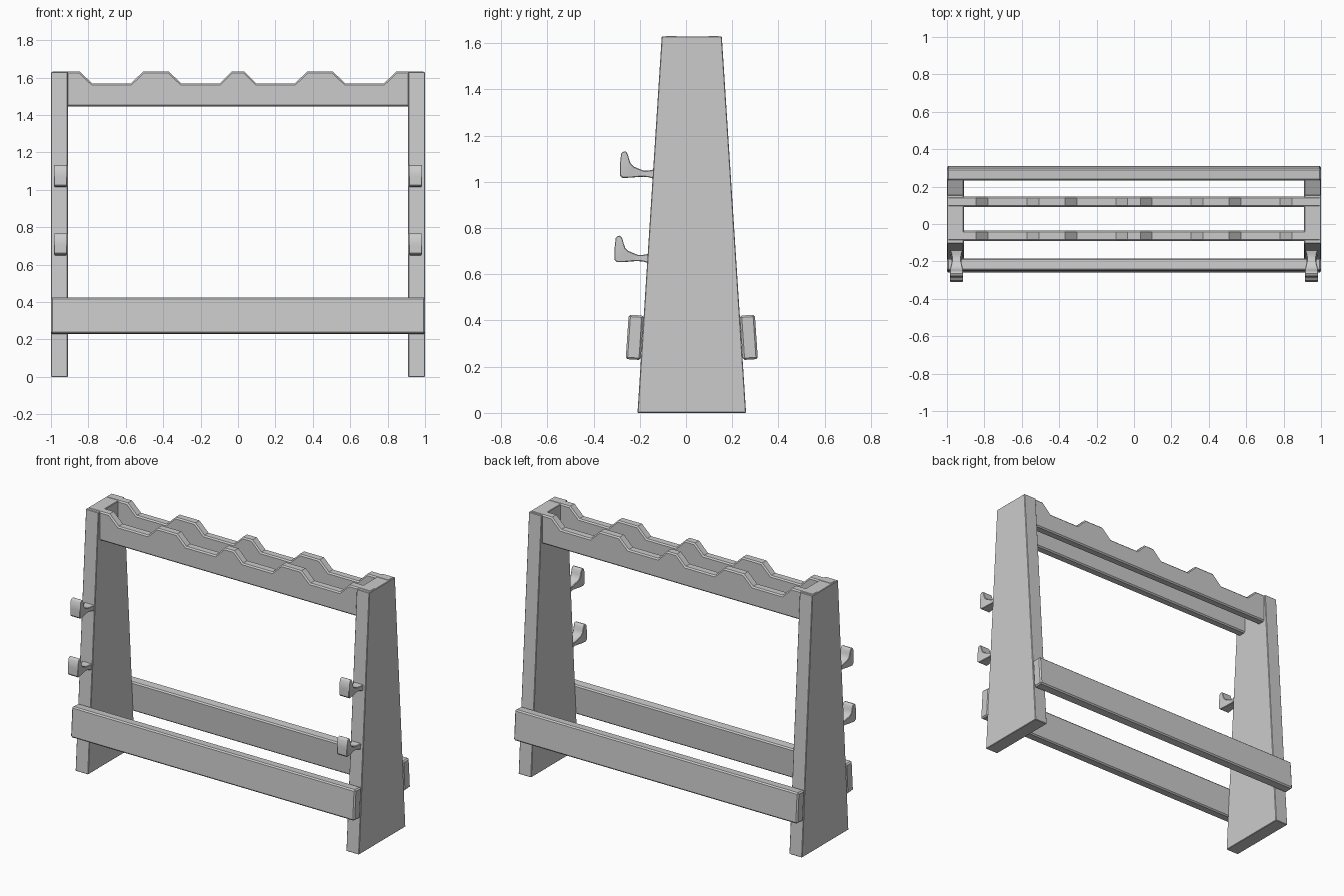
import bpy, bmesh, math

if "Cube" in bpy.data.objects:
    bpy.data.objects.remove(bpy.data.objects["Cube"])

def finish(name, bm, bevel=0.0):
    bmesh.ops.recalc_face_normals(bm, faces=bm.faces)
    me = bpy.data.meshes.new(name)
    bm.to_mesh(me)
    bm.free()
    ob = bpy.data.objects.new(name, me)
    bpy.context.collection.objects.link(ob)
    if bevel:
        m = ob.modifiers.new("Bevel", 'BEVEL')
        m.width = bevel
        m.segments = 1
        m.limit_method = 'ANGLE'
        m.angle_limit = math.radians(60)
    return ob

def prism(name, pts, d, bevel=0.0):
    """Closed 3D outline extruded along vector d."""
    bm = bmesh.new()
    f = bm.faces.new([bm.verts.new(p) for p in pts])
    r = bmesh.ops.extrude_face_region(bm, geom=[f])
    bmesh.ops.translate(bm, vec=d, verts=[v for v in r["geom"] if isinstance(v, bmesh.types.BMVert)])
    return finish(name, bm, bevel)

# Tapered side panels
panel = [(-0.21, 0), (0.26, 0), (0.155, 1.63), (-0.105, 1.63)]
for side, x in (("left", -1.0), ("right", 0.91)):
    prism(side + "_side_panel", [(x, y, z) for y, z in panel], (0.09, 0, 0), 0.003)

# Notched upper racks: half outline mirrored about x = 0
HI, LO = 1.632, 1.57
half = [(0.034, HI), (0.096, LO), (0.305, LO), (0.369, HI), (0.508, HI),
        (0.572, LO), (0.781, LO), (0.845, HI), (0.999, HI), (0.999, 1.447)]
outline = half + [(-x, z) for x, z in reversed(half)]
for nm, y in (("front", -0.092), ("back", 0.091)):
    prism(nm + "_notched_rack", [(x, y, z) for x, z in outline], (0, 0.056, 0), 0.008)

# Lower rails lying flat against the sloping panel edges
front = [(-0.261, 0.233), (-0.196, 0.229), (-0.183, 0.421), (-0.248, 0.425)]
back = [(0.05 - y, z) for y, z in front]
for nm, prof in (("front", front), ("back", back)):
    prism(nm + "_lower_rail", [(-1, y, z) for y, z in prof], (2, 0, 0), 0.008)

# Hooks: lofted stations of (upper y, upper z, lower y, lower z, half width)
stations = [(-0.125, 1.056, -0.125, 1.009, 0.035), (-0.141, 1.053, -0.141, 1.014, 0.034),
            (-0.162, 1.049, -0.162, 1.020, 0.027), (-0.185, 1.049, -0.185, 1.022, 0.024),
            (-0.205, 1.057, -0.207, 1.021, 0.026), (-0.226, 1.066, -0.240, 1.018, 0.031),
            (-0.240, 1.080, -0.276, 1.017, 0.034), (-0.246, 1.097, -0.286, 1.027, 0.035),
            (-0.251, 1.117, -0.286, 1.074, 0.035), (-0.258, 1.129, -0.281, 1.121, 0.035),
            (-0.264, 1.132, -0.272, 1.130, 0.034)]

def hook(name, cx, dy, dz):
    bm = bmesh.new()
    rings = []
    for yu, zu, yl, zl, w in stations:
        rings.append([bm.verts.new((cx + sx * w, y + dy, z + dz)) for sx, y, z in
                      ((-1, yu, zu), (1, yu, zu), (1, yl, zl), (-1, yl, zl))])
    for a, b in zip(rings, rings[1:]):
        for i in range(4):
            j = (i + 1) % 4
            bm.faces.new((a[i], a[j], b[j], b[i]))
    bm.faces.new(rings[0])
    bm.faces.new(rings[-1])
    ob = finish(name, bm, 0.003)
    bpy.ops.object.select_all(action='DESELECT')
    ob.select_set(True)
    bpy.context.view_layer.objects.active = ob
    bpy.ops.object.shade_smooth_by_angle(angle=math.radians(40))

for side, cx in (("left", -0.949), ("right", 0.949)):
    hook(side + "_upper_hook", cx, 0, 0)
    hook(side + "_lower_hook", cx, -0.0235, -0.365)
